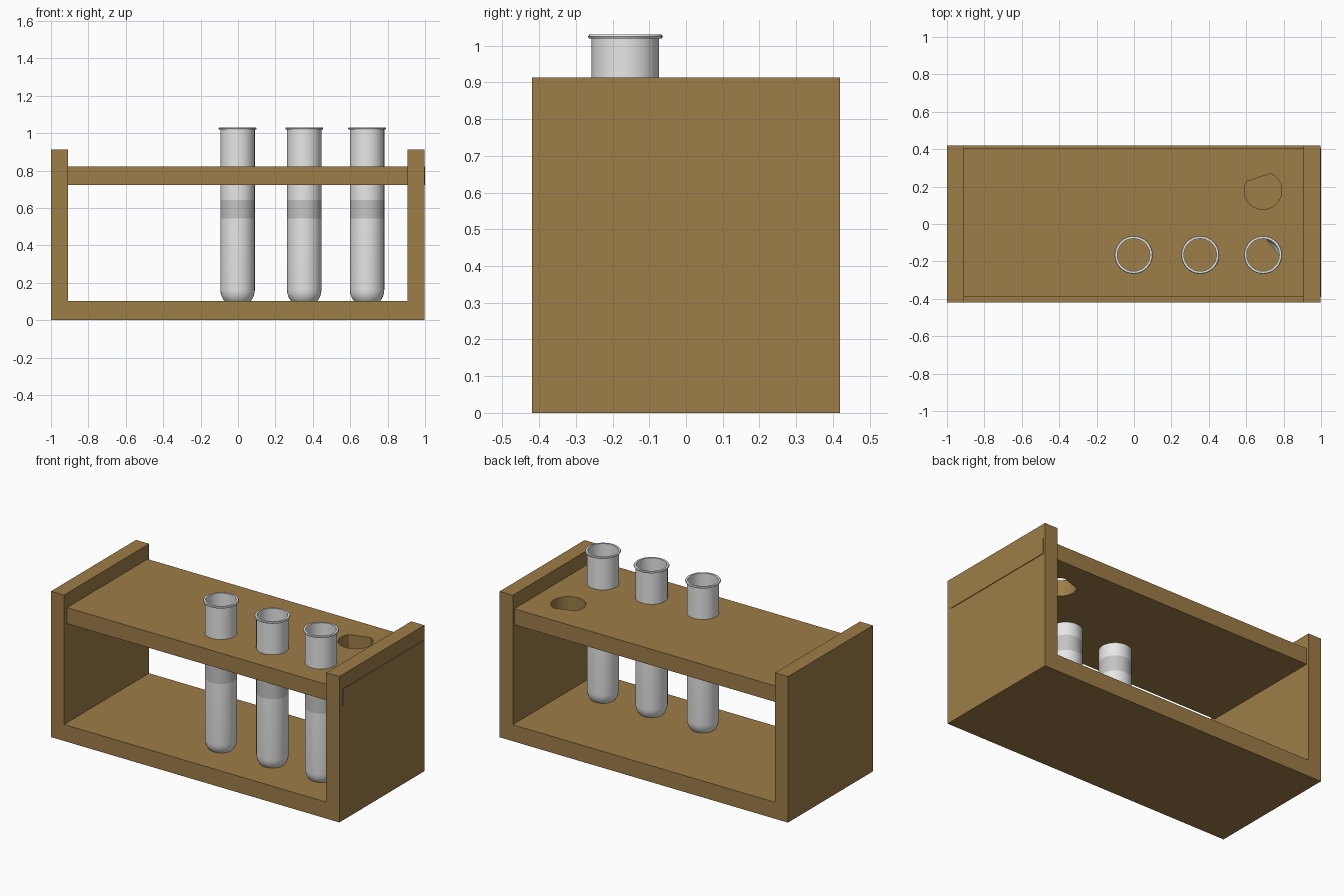
import bpy, bmesh
from math import sin, cos, pi, radians

cube = bpy.data.objects.get("Cube")
if cube:
    bpy.data.objects.remove(cube, do_unlink=True)


def material(name, color):
    m = bpy.data.materials.new(name)
    m.use_nodes = True
    m.diffuse_color = (*color, 1)
    m.node_tree.nodes["Principled BSDF"].inputs["Base Color"].default_value = (*color, 1)
    return m


wood = material("brown wood", (0.34, 0.205, 0.065))
glass = material("pale glass", (0.8, 0.8, 0.8))
band_grey = material("grey band", (0.55, 0.55, 0.55))


def add_object(name, bm, *mats):
    bmesh.ops.recalc_face_normals(bm, faces=bm.faces)
    mesh = bpy.data.meshes.new(name)
    bm.to_mesh(mesh)
    bm.free()
    for m in mats:
        mesh.materials.append(m)
    ob = bpy.data.objects.new(name, mesh)
    bpy.context.collection.objects.link(ob)
    return ob


def prism(name, outline, offset, *mats):
    """Extrude a closed outline of 3D points along an offset."""
    bm = bmesh.new()
    face = bm.faces.new([bm.verts.new(p) for p in outline])
    out = bmesh.ops.extrude_face_region(bm, geom=[face])
    verts = [g for g in out["geom"] if isinstance(g, bmesh.types.BMVert)]
    bmesh.ops.translate(bm, verts=verts, vec=offset)
    return add_object(name, bm, *mats)


# U-shaped frame: base and two end walls
DEPTH, TOP, FLOOR = 0.42, 0.913, 0.103
frame = [(-1, 0), (0.996, 0), (0.996, TOP), (0.905, TOP),
         (0.905, FLOOR), (-0.91, FLOOR), (-0.91, TOP), (-1, TOP)]
prism("rack_frame", [(x, -DEPTH, z) for x, z in frame], (0, 2 * DEPTH, 0), wood)

# Shelf, running through the left end wall
shelf = prism("shelf", [(x, y, 0.723) for x, y in
                        ((-0.95, -0.39), (1, -0.39), (1, 0.405), (-0.95, 0.405))],
              (0, 0, 0.1), wood)


# Openings cut in the shelf
def cut_arc(name, x, y, r, start, end, steps=28):
    angles = [radians(start + (end - start) * i / steps) for i in range(steps + 1)]
    cutter = prism(name, [(x + r * cos(a), y + r * sin(a), 0.6) for a in angles], (0, 0, 0.35), wood)
    cutter.hide_render = True
    cutter.hide_set(True)
    mod = shelf.modifiers.new(name, "BOOLEAN")
    mod.object = cutter
    mod.solver = "EXACT"
    bpy.context.view_layer.objects.active = shelf
    bpy.ops.object.modifier_apply(modifier=name)
    bpy.data.objects.remove(cutter, do_unlink=True)


cut_arc("empty_hole", 0.69, 0.178, 0.1, 150, 426)
cut_arc("tube_gap", 0.69, -0.165, 0.088, 0, 80, 10)


# Test tubes: open lathed shells with a rolled rim and a grey band
def test_tube(name, x, y, r=0.092, wall=0.005, centre=0.162, segments=32):
    def dome(radius):
        return [(radius * sin(t), centre - radius * cos(t))
                for t in (pi / 2 * i / 8 for i in range(9))]
    rim = [(r, 1.02), (r + 0.007, 1.02), (r + 0.01, 1.025), (r + 0.007, 1.03), (r - wall, 1.03)]
    profile = dome(r) + [(r, 0.545), (r, 0.642)] + rim + dome(r - wall)[::-1]
    bm = bmesh.new()
    verts = [bm.verts.new((p, 0, z)) for p, z in profile]
    edges = [bm.edges.new(pair) for pair in zip(verts, verts[1:])]
    bmesh.ops.spin(bm, geom=verts + edges, cent=(0, 0, 0), axis=(0, 0, 1),
                   angle=2 * pi, steps=segments, use_duplicate=False)
    bmesh.ops.remove_doubles(bm, verts=bm.verts, dist=0.0005)
    for f in bm.faces:
        if all(0.54 < v.co.z < 0.65 for v in f.verts):
            f.material_index = 1
    ob = add_object(name, bm, glass, band_grey)
    ob.location = (x, y, 0)
    bpy.ops.object.select_all(action="DESELECT")
    ob.select_set(True)
    bpy.context.view_layer.objects.active = ob
    bpy.ops.object.shade_smooth_by_angle(angle=radians(40))


for name, x in (("right", -0.002), ("middle", 0.354), ("left", 0.69)):
    test_tube(name + "_test_tube", x, -0.165)
